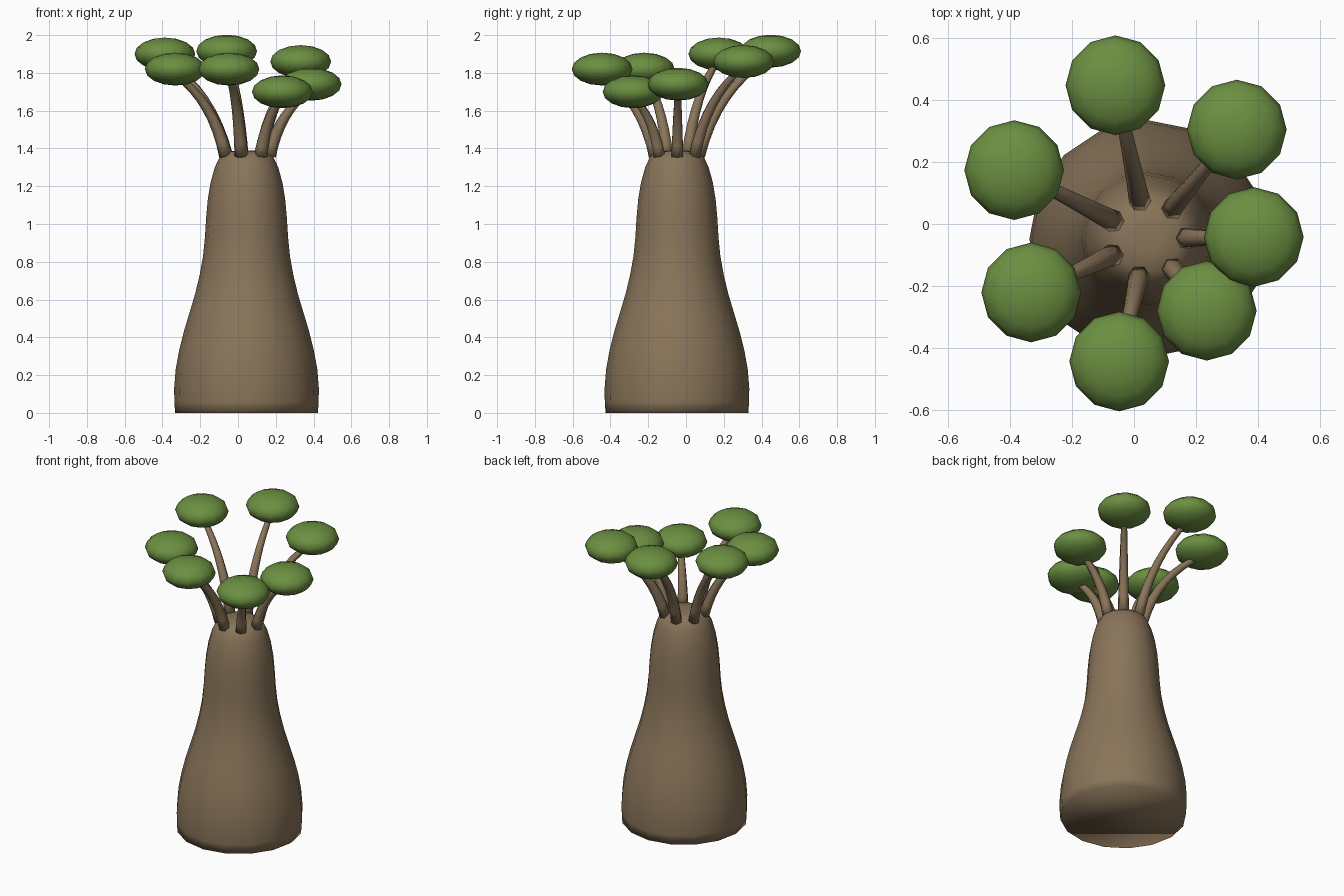
import bpy, bmesh, math
from mathutils import Vector

if "Cube" in bpy.data.objects:
    bpy.data.objects.remove(bpy.data.objects["Cube"])

CENTRE = Vector((0.045, -0.048, 0))


def material(name, rgb):
    m = bpy.data.materials.new(name)
    m.diffuse_color = (*rgb, 1)
    m.use_nodes = True
    m.node_tree.nodes["Principled BSDF"].inputs["Base Color"].default_value = m.diffuse_color
    return m


BARK = material("bark", (0.25, 0.175, 0.10))
LEAF = material("leaf", (0.147, 0.275, 0.053))


def finish(bm, name, mat):
    bmesh.ops.recalc_face_normals(bm, faces=bm.faces[:])
    for f in bm.faces:
        f.smooth = True
    me = bpy.data.meshes.new(name)
    bm.to_mesh(me)
    bm.free()
    me.materials.append(mat)
    ob = bpy.data.objects.new(name, me)
    bpy.context.collection.objects.link(ob)
    return ob


def tube(name, rings, sides, mat):
    """Capped tube through rings of (centre, axis, radius)."""
    bm = bmesh.new()
    loops = []
    for c, axis, r in rings:
        q = Vector((0, 0, 1)).rotation_difference(axis)
        loops.append([bm.verts.new(c + q @ Vector((
            r * math.cos(math.tau * i / sides),
            r * math.sin(math.tau * i / sides), 0))) for i in range(sides)])
    for a, b in zip(loops, loops[1:]):
        for i in range(sides):
            j = (i + 1) % sides
            bm.faces.new((a[i], a[j], b[j], b[i]))
    bm.faces.new(loops[0][::-1])
    bm.faces.new(loops[-1])
    return finish(bm, name, mat)


# Swollen trunk: (radius, height)
UP = Vector((0, 0, 1))
profile = [(0.378, 0), (0.382, 0.06), (0.383, 0.13), (0.375, 0.23), (0.357, 0.33),
           (0.332, 0.43), (0.302, 0.53), (0.272, 0.63), (0.248, 0.73),
           (0.230, 0.83), (0.220, 0.93), (0.214, 1.03), (0.205, 1.13),
           (0.190, 1.22), (0.168, 1.30), (0.142, 1.355), (0.105, 1.383),
           (0.04, 1.39)]
tube("trunk", [(CENTRE + UP * z, UP, r) for r, z in profile], 16, BARK)

# Leaf clump centres
clumps = [(-0.06, 0.448, 1.915), (0.332, 0.305, 1.86), (0.387, -0.042, 1.74),
          (0.235, -0.28, 1.70), (-0.048, -0.444, 1.82), (-0.332, -0.221, 1.82),
          (-0.387, 0.174, 1.90)]

for n, pos in enumerate(clumps, 1):
    p = Vector(pos)
    # Curved tapering branch from the trunk rim to the clump
    out = p - CENTRE
    out.z = 0
    start = CENTRE + out.normalized() * 0.12 + UP * 1.36
    end = p - UP * 0.03
    d = end - start
    ctrl = start + Vector((d.x * 0.25, d.y * 0.25, d.z * 0.68))
    rings = []
    for i in range(9):
        t = i / 8
        c = start * (1 - t) ** 2 + ctrl * 2 * t * (1 - t) + end * t * t
        axis = (ctrl - start) * (1 - t) + (end - ctrl) * t
        rings.append((c, axis.normalized(), 0.036 - 0.019 * t))
    tube(f"branch_{n}", rings, 6, BARK)

    # Flattened leaf clump
    bm = bmesh.new()
    bmesh.ops.create_uvsphere(bm, u_segments=12, v_segments=8, radius=0.161)
    bmesh.ops.scale(bm, vec=(1, 1, 0.54), verts=bm.verts[:])
    finish(bm, f"leaf_clump_{n}", LEAF).location = p
